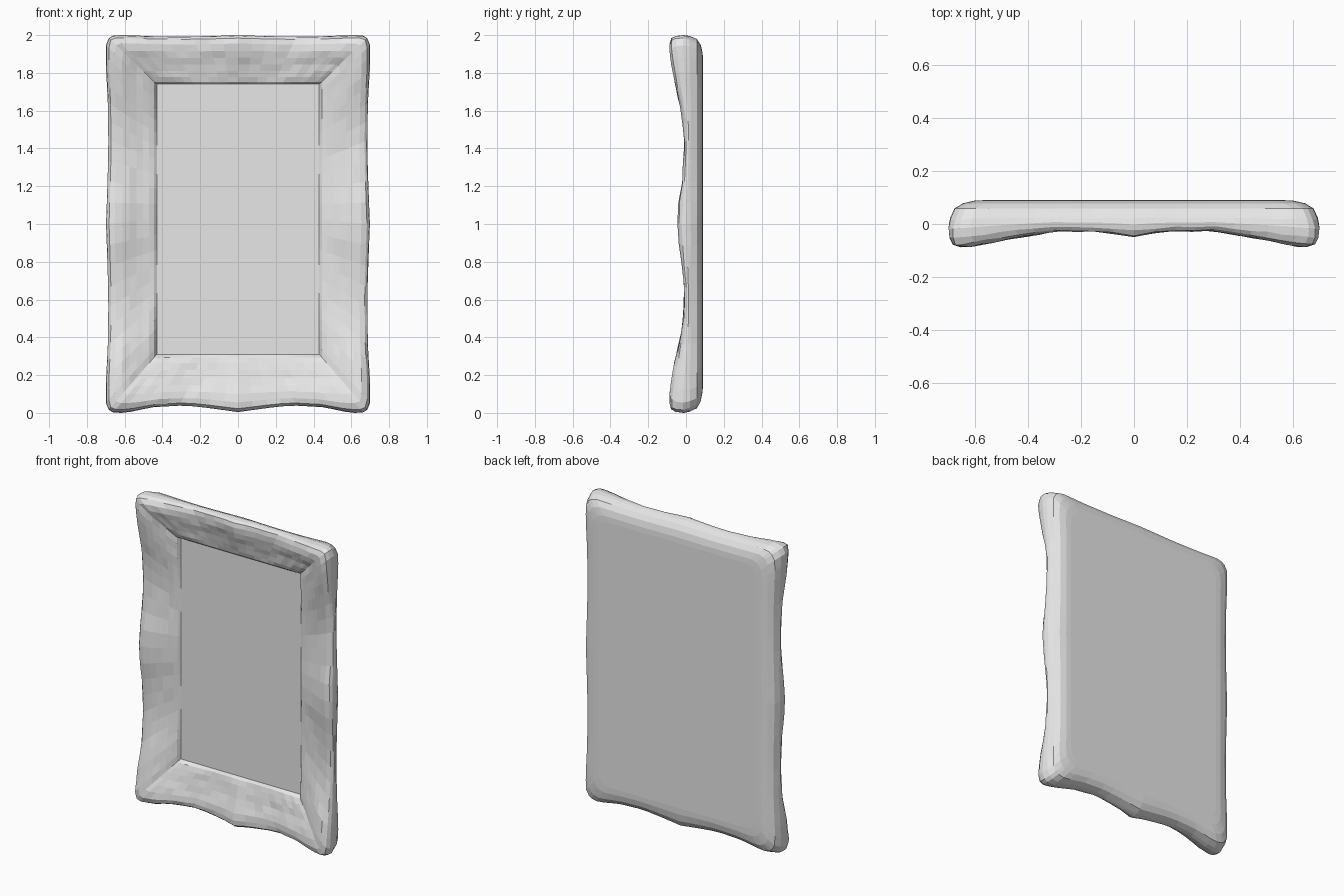
import bpy, bmesh, random
from math import sin, pi
from mathutils import Vector

random.seed(4)
if "Cube" in bpy.data.objects:
    bpy.data.objects.remove(bpy.data.objects["Cube"], do_unlink=True)

grey = bpy.data.materials.new("plain grey")
grey.use_nodes = True
colour = (0.8, 0.8, 0.8, 1)
grey.diffuse_color = colour
grey.node_tree.nodes["Principled BSDF"].inputs["Base Color"].default_value = colour

BACK, SEAT = 0.09, 0.03

# Crest depth along half a rail, from its middle to its corner
CREST_SHORT = [(0, -.05), (.17, -.03), (.45, -.028), (.72, -.057), (.96, -.087), (1, -.087)]
CREST_LONG = [(0, -.045), (.1, -.04), (.28, -.015), (.5, -.01), (.65, -.03),
              (.8, -.065), (.95, -.087), (1, -.087)]
# How far the outline is pulled inward along half a rail
WAVE = [(0, .1), (.2, .6), (.4, 1), (.65, .75), (.85, 0), (1, 0)]

# Cross-section: inset fraction, crest weight, corner radius
SECTION = [(.02, .1, .07), (0, .4, .055), (.015, .7, .045), (.06, .92, .035),
           (.17, 1, .03), (.32, .92, .02), (.46, .76, .02), (.6, .58, .015),
           (.73, .45, .01), (.85, .33, 0), (.95, .2, 0), (1, 0, 0)]
# Rounded back edge: inset fraction, depth, corner radius
BACK_SECTION = [(.5, BACK, .07), (.36, .088, .08), (.2, .078, .08), (.08, .058, .075)]


def curve(points, u):
    """Linear interpolation through a list of points."""
    for (a, fa), (b, fb) in zip(points, points[1:]):
        if u <= b:
            return fa + (fb - fa) * (u - a) / (b - a)
    return points[-1][1]


def outline(t, radius, steps=22):
    """Rounded rectangle at inset fraction t; yields x, z and crest depth."""
    x0, x1 = -.70 + .27 * t, .70 - .27 * t
    z0, z1 = .31 * t, 2 - .26 * t
    corners = [(x0, z0), (x1, z0), (x1, z1), (x0, z1)]
    pulls = [.04, .016, .008, .014]
    inward = [(0, 1), (-1, 0), (0, -1), (1, 0)]
    for side in range(4):
        a, b = Vector(corners[side]), Vector(corners[(side + 1) % 4])
        for i in range(steps):
            # Samples crowd toward the corners
            u = -1 + 2 * i / steps
            u = .55 * u + .45 * sin(u * pi / 2)
            p = a.lerp(b, (u + 1) / 2)
            q = Vector((min(max(p.x, x0 + radius), x1 - radius),
                        min(max(p.y, z0 + radius), z1 - radius)))
            if radius and (p - q).length > 0:
                p = q + (p - q).normalized() * radius
            pull = pulls[side] * curve(WAVE, abs(u)) * max(0, 1 - 2 * t)
            p += Vector(inward[side]) * pull
            crest = curve(CREST_LONG if side % 2 else CREST_SHORT, abs(u))
            yield p.x, p.y, crest


def finish(name, bm):
    bmesh.ops.recalc_face_normals(bm, faces=bm.faces)
    mesh = bpy.data.meshes.new(name)
    bm.to_mesh(mesh)
    bm.free()
    mesh.materials.append(grey)
    obj = bpy.data.objects.new(name, mesh)
    bpy.context.collection.objects.link(obj)
    return obj


# Carved frame: rings lofted from the back, round the edge, to the opening
bm = bmesh.new()
rings = []
for t, y, radius in BACK_SECTION:
    rings.append([bm.verts.new((x, y, z)) for x, z, _ in outline(t, radius)])
for t, weight, radius in SECTION:
    rough = .003 if .01 < t < .9 else 0
    ring = []
    for x, z, crest in outline(t, radius):
        y = SEAT + (crest - SEAT) * weight + random.uniform(-rough, rough)
        ring.append(bm.verts.new((x, y, z)))
    rings.append(ring)
for r, s in zip(rings, rings[1:]):
    for i in range(len(r)):
        j = (i + 1) % len(r)
        bm.faces.new((r[i], r[j], s[j], s[i]))
bm.faces.new(rings[0])
finish("carved_frame", bm)

# Flat panel filling the opening
bm = bmesh.new()
bm.faces.new([bm.verts.new((x, SEAT, z)) for x, z in
              [(-.435, .31), (.43, .31), (.43, 1.74), (-.435, 1.745)]])
panel = finish("picture_panel", bm)
if panel.data.polygons[0].normal.y > 0:
    panel.data.flip_normals()
